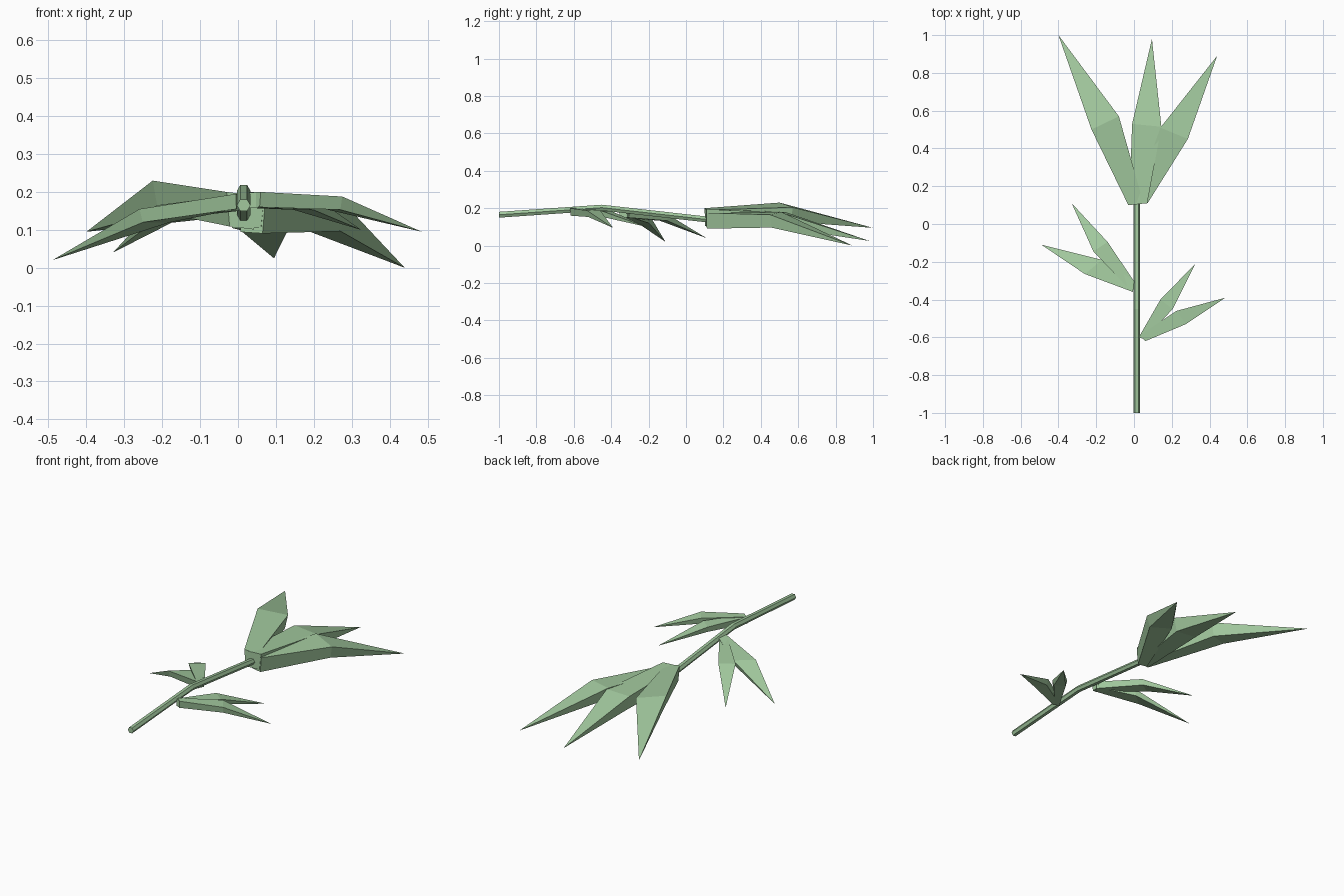
import bpy
import bmesh
from math import cos, sin, pi
from mathutils import Vector

if "Cube" in bpy.data.objects:
    bpy.data.objects.remove(bpy.data.objects["Cube"])

green = bpy.data.materials.new("leaf_green")
green.diffuse_color = (0.36, 0.58, 0.34, 1)
green.use_nodes = True
green.node_tree.nodes["Principled BSDF"].inputs["Base Color"].default_value = green.diffuse_color


def finish(name, bm):
    bmesh.ops.recalc_face_normals(bm, faces=bm.faces)
    me = bpy.data.meshes.new(name)
    bm.to_mesh(me)
    bm.free()
    me.materials.append(green)
    ob = bpy.data.objects.new(name, me)
    bpy.context.collection.objects.link(ob)


# A thick leaf: slab section at the base and middle, running to a point
def leaf(name, base, mid, tip, t_base, t_mid):
    bm = bmesh.new()
    rings = []
    for (a, b), t in ((base, t_base), (mid, t_mid)):
        a, b = Vector(a), Vector(b)
        inset = (b - a) * 0.1
        down = Vector((0, 0, -t))
        pts = (a, b, b - inset + down, a + inset + down)
        rings.append([bm.verts.new(p) for p in pts])
    end = bm.verts.new(tip)
    lo, hi = rings
    bm.faces.new(lo)
    for i in range(4):
        j = (i + 1) % 4
        bm.faces.new((lo[i], lo[j], hi[j], hi[i]))
        bm.faces.new((hi[i], hi[j], end))
    finish(name, bm)


# Six-sided bent stem
bm = bmesh.new()
rings = []
for y, z in ((-1, 0.165), (-0.45, 0.203), (0.11, 0.14)):
    rings.append([bm.verts.new((0.015 + 0.018 * cos(k * pi / 3), y,
                                z + 0.018 * sin(k * pi / 3))) for k in range(6)])
for lo, hi in zip(rings, rings[1:]):
    for i in range(6):
        j = (i + 1) % 6
        bm.faces.new((lo[i], lo[j], hi[j], hi[i]))
bm.faces.new(rings[0])
bm.faces.new(rings[-1])
finish("stem", bm)

# Large leaves at the end of the stem
leaf("large_leaf_left", ((-0.03, 0.1, 0.2), (0.05, 0.11, 0.19)),
     ((-0.225, 0.5, 0.23), (-0.08, 0.57, 0.205)), (-0.4, 1.0, 0.095), 0.09, 0.08)
leaf("large_leaf_middle", ((-0.025, 0.1, 0.195), (0.07, 0.11, 0.195)),
     ((-0.01, 0.53, 0.18), (0.145, 0.515, 0.175)), (0.095, 0.98, 0.025), 0.09, 0.08)
leaf("large_leaf_right", ((0.0, 0.12, 0.18), (0.072, 0.11, 0.175)),
     ((0.14, 0.51, 0.18), (0.285, 0.45, 0.165)), (0.44, 0.89, 0.0), 0.085, 0.07)

# Small leaf pair on the left
leaf("small_left_outer", ((-0.005, -0.36, 0.195), (0.0, -0.3, 0.195)),
     ((-0.26, -0.265, 0.155), (-0.17, -0.19, 0.155)), (-0.49, -0.11, 0.02), 0.04, 0.035)
leaf("small_left_inner", ((-0.02, -0.35, 0.19), (0.005, -0.31, 0.19)),
     ((-0.215, -0.145, 0.165), (-0.14, -0.095, 0.165)), (-0.33, 0.11, 0.04), 0.04, 0.032)

# Small leaf pair on the right
leaf("small_right_outer", ((0.03, -0.59, 0.2), (0.06, -0.62, 0.2)),
     ((0.225, -0.46, 0.19), (0.275, -0.53, 0.188)), (0.485, -0.39, 0.095), 0.04, 0.035)
leaf("small_right_inner", ((0.025, -0.6, 0.198), (0.055, -0.61, 0.198)),
     ((0.14, -0.4, 0.185), (0.205, -0.45, 0.185)), (0.325, -0.21, 0.1), 0.04, 0.032)
